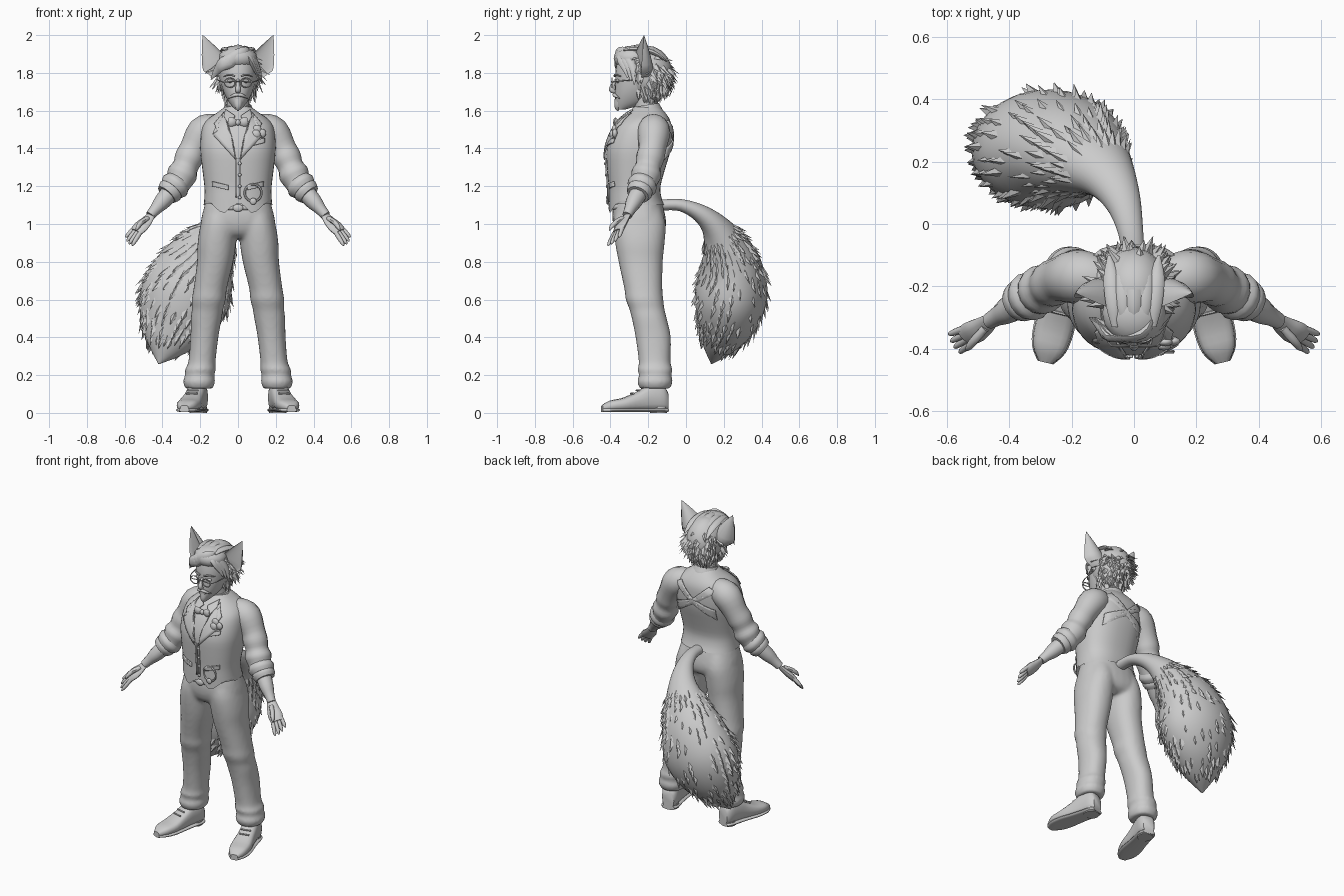
import bpy, bmesh, math, random
from mathutils import Vector, Matrix

random.seed(4)
if "Cube" in bpy.data.objects:
    bpy.data.objects.remove(bpy.data.objects["Cube"], do_unlink=True)

grey = bpy.data.materials.new("plain grey")
grey.use_nodes = True
grey.diffuse_color = (0.6, 0.6, 0.6, 1)
grey.node_tree.nodes["Principled BSDF"].inputs["Base Color"].default_value = (0.6, 0.6, 0.6, 1)


def dress(obj, mirror=False, angle=45):
    """Material, shading and optional left/right mirroring."""
    obj.data.materials.append(grey)
    obj.data.shade_smooth()
    obj.data.set_sharp_from_angle(angle=math.radians(angle))
    if mirror:
        obj.modifiers.new("mirror", "MIRROR")
    return obj


def finish(name, bm, mirror=False, angle=45):
    bmesh.ops.recalc_face_normals(bm, faces=bm.faces)
    mesh = bpy.data.meshes.new(name)
    bm.to_mesh(mesh)
    bm.free()
    obj = bpy.data.objects.new(name, mesh)
    bpy.context.collection.objects.link(obj)
    return dress(obj, mirror, angle)


def loft(name, rings, mirror=False, cap=True):
    bm = bmesh.new()
    rows = [[bm.verts.new(p) for p in r] for r in rings]
    n = len(rows[0])
    for a, b in zip(rows, rows[1:]):
        for j in range(n):
            k = (j + 1) % n
            bm.faces.new((a[j], a[k], b[k], b[j]))
    if cap:
        bm.faces.new(rows[0])
        bm.faces.new(rows[-1])
    return finish(name, bm, mirror)


def smooth(rows, steps=3):
    """Catmull-Rom interpolation of rows of numbers."""
    out = []
    for i in range(len(rows) - 1):
        quad = [rows[max(i - 1, 0)], rows[i], rows[i + 1], rows[min(i + 2, len(rows) - 1)]]
        for s in range(steps):
            t = s / steps
            out.append([b + t / 2 * (c - a + t * (2*a - 5*b + 4*c - d + t * (3*(b - c) + d - a)))
                        for a, b, c, d in zip(*quad)])
    return out + [list(rows[-1])]


def level_rings(rows, n=28, p=2.4):
    """Horizontal rounded sections: z, centre x, half width, front y, back y."""
    rings = []
    for z, cx, hw, yf, yb in rows:
        ring = []
        for j in range(n):
            c, s = math.cos(math.tau * j / n), math.sin(math.tau * j / n)
            ring.append(Vector((cx + hw * math.copysign(abs(c) ** (2 / p), c),
                                (yf + yb) / 2 + (yb - yf) / 2 * math.copysign(abs(s) ** (2 / p), s), z)))
        rings.append(ring)
    return rings


def path_rings(rows, n=16, up=(0, 1, 0), flat=1.0, steps=3):
    """Sections across a path: x, y, z, radius."""
    rows = smooth(rows, steps)
    pts = [Vector(r[:3]) for r in rows]
    rings = []
    for i, c in enumerate(pts):
        t = (pts[min(i + 1, len(pts) - 1)] - pts[max(i - 1, 0)]).normalized()
        u = Vector(up)
        u = (u - t * u.dot(t)).normalized()
        v, r = t.cross(u), max(rows[i][3], 0.003)
        rings.append([c + u * r * math.cos(math.tau * j / n) + v * r * flat * math.sin(math.tau * j / n)
                      for j in range(n)])
    return rings


def tube(name, rows, mirror=False, **kw):
    return loft(name, path_rings(rows, **kw), mirror)


def tuft(bm, base, way, normal, length, width):
    """One pointed lock of fur, its root sunk below the surface."""
    way = way.normalized()
    side = way.cross(normal).normalized() * width
    foot = base - normal * width * 0.9
    a, b, c = (bm.verts.new(q) for q in (foot + side, base - normal * width * 0.2, foot - side))
    tip = bm.verts.new(base + way * length)
    for f in ((a, b, tip), (b, c, tip), (c, a, tip), (a, c, b)):
        bm.faces.new(f)


# Trousers: hips and legs fused into one cloth surface
hips = loft("trouser_hips", level_rings(smooth([
    (1.14, 0, .165, -.375, -.135), (1.07, 0, .185, -.39, -.115), (1.0, 0, .197, -.386, -.105),
    (.95, 0, .17, -.365, -.12), (.925, 0, .1, -.33, -.16)])))
trousers = loft("trousers", level_rings(smooth([
    (1.08, .084, .09, -.37, -.13), (1.0, .1, .098, -.384, -.108), (.9, .112, .102, -.375, -.113),
    (.8, .121, .096, -.357, -.123), (.66, .147, .088, -.327, -.125), (.6, .155, .09, -.319, -.12),
    (.55, .161, .083, -.3, -.114), (.5, .168, .082, -.287, -.102), (.4, .178, .074, -.267, -.08),
    (.27, .191, .072, -.25, -.082), (.23, .199, .082, -.256, -.071), (.2, .203, .077, -.248, -.078),
    (.165, .206, .085, -.258, -.07), (.128, .206, .072, -.244, -.086)]), p=2.2), mirror=True)
bpy.ops.object.select_all(action="DESELECT")
hips.select_set(True)
trousers.select_set(True)
bpy.context.view_layer.objects.active = trousers
bpy.ops.object.join()
fuse = trousers.modifiers.new("fuse", "REMESH")
fuse.mode, fuse.voxel_size, fuse.use_smooth_shade = "VOXEL", .011, True
relax = trousers.modifiers.new("relax", "SMOOTH")
relax.factor, relax.iterations = .5, 6
tube("belt_band", [(.17, -.25, 1.1, .012), (.1, -.375, 1.09, .012), (0, -.395, 1.085, .012)],
     mirror=True, n=8, up=(0, 0, 1), flat=.6)

# Shoes, turned slightly outwards
turn = Matrix.Translation((.2, -.1, 0)) @ Matrix.Rotation(.24, 4, "Z")
shoe = smooth([(0, .036, .11), (.03, .05, .15), (.1, .052, .15), (.16, .055, .115),
               (.24, .062, .08), (.31, .052, .065), (.355, .022, .04)])


def shoe_rings(lo, grow, tall=None):
    rings = []
    for s, w, h in shoe:
        ring = []
        for j in range(16):
            c, q = math.cos(math.tau * j / 16), math.sin(math.tau * j / 16)
            z = lo + ((tall or h) - lo) * (0.5 + 0.5 * math.copysign(abs(q) ** .7, q))
            ring.append(turn @ Vector(((w + grow) * math.copysign(abs(c) ** .7, c), -s, z)))
        rings.append(ring)
    return rings


loft("shoe_upper", shoe_rings(.012, 0), mirror=True)
loft("shoe_sole", shoe_rings(.004, .004, .026), mirror=True)
loft("shoe_heel", level_rings([(0, .21, .046, -.19, -.1), (.03, .21, .046, -.19, -.1)], 16), mirror=True)
for k in range(3):
    s = .13 + k * .03
    tube("shoe_lace", [tuple(turn @ Vector((x, -s, .135 - k * .016))) + (.005,) for x in (-.03, 0, .03)],
         mirror=True, n=6)

# Waistcoat with a pointed front hem
torso = smooth([(1.62, 0, .07, -.275, -.14), (1.59, 0, .11, -.3, -.11), (1.55, 0, .165, -.345, -.085),
                (1.5, 0, .192, -.385, -.075), (1.4, 0, .2, -.42, -.08), (1.3, 0, .19, -.418, -.108),
                (1.2, 0, .178, -.41, -.135), (1.14, 0, .178, -.41, -.13), (1.1, 0, .182, -.41, -.115)])
rings = level_rings(torso, 40)
for p in rings[-1]:
    if p.y < -.3:
        p.z = 1.125 - .075 * max(0, 1 - abs(abs(p.x) - .08) / .08)
loft("waistcoat", rings, cap=False)


def chest_y(x, z, back):
    hi, lo = next(((a, b) for a, b in zip(torso, torso[1:]) if a[0] >= z >= b[0]), (torso[-2], torso[-1]))
    t = min(1, (hi[0] - z) / (hi[0] - lo[0]))
    _, _, w, yf, yb = (a + (b - a) * t for a, b in zip(hi, lo))
    bulge = (1 - min(.99, abs(x) / w) ** 2.4) ** (1 / 2.4) * (yb - yf) / 2
    return (yf + yb) / 2 + (bulge if back else -bulge)


def plate(name, pts, lift=.005, back=False, mirror=False):
    """Flat cloth piece draped over the torso."""
    bm = bmesh.new()
    bm.faces.new([bm.verts.new((x, 0, z)) for x, z in pts])
    bmesh.ops.triangulate(bm, faces=bm.faces)
    bmesh.ops.subdivide_edges(bm, edges=bm.edges, cuts=6, use_grid_fill=True)
    for v in bm.verts:
        v.co.y = chest_y(v.co.x, v.co.z, back) + (lift if back else -lift)
    obj = finish(name, bm, mirror)
    mod = obj.modifiers.new("thickness", "SOLIDIFY")
    mod.thickness, mod.offset = .009, 0


plate("lapel", [(.075, 1.59), (.125, 1.53), (.11, 1.49), (.135, 1.475), (.012, 1.34), (.03, 1.45)],
      .01, mirror=True)
plate("shirt_collar", [(.015, 1.57), (.065, 1.605), (.075, 1.57), (.05, 1.53)], .014, mirror=True)
plate("front_edge", [(.004, 1.35), (.014, 1.35), (.014, 1.14), (.004, 1.14)], mirror=True)
plate("hip_pocket", [(.05, 1.205), (.135, 1.225), (.135, 1.2), (.05, 1.18)], mirror=True)
plate("breast_pocket", [(.08, 1.44), (.14, 1.455), (.14, 1.43), (.08, 1.415)], .008)
plate("back_strap", [(.15, 1.52), (.1, 1.55), (-.14, 1.33), (-.14, 1.4)], .007, back=True, mirror=True)

# Bow tie, buttons, pocket flower and watch chain
tube("bow_tie_wing", [(0, -.365, 1.535, .01), (.03, -.375, 1.54, .024), (.05, -.37, 1.54, .022)],
     mirror=True, n=8, up=(0, 0, 1), flat=.45)


def ball(name, at, size, mirror=False):
    bpy.ops.mesh.primitive_uv_sphere_add(segments=16, ring_count=10, radius=1)
    obj = bpy.context.object
    obj.name = name
    obj.data.transform(Matrix.Translation(at) @ Matrix.Diagonal((*size, 1)))
    return dress(obj, mirror)


def hoop(name, at, radius, thick, mirror=False, tall=1):
    bpy.ops.mesh.primitive_torus_add(major_segments=24, minor_segments=6, major_radius=radius, minor_radius=thick)
    obj = bpy.context.object
    obj.name = name
    obj.data.transform(Matrix.Translation(at) @ Matrix.Diagonal((1, 1, tall, 1)) @ Matrix.Rotation(math.pi / 2, 4, "X"))
    return dress(obj, mirror)


ball("bow_tie_knot", (0, -.372, 1.537), (.014, .014, .016))
ball("belt_buckle", (0, -.4, 1.085), (.028, .01, .02))
for z in (1.32, 1.26, 1.2, 1.14):
    ball("button", (.009, chest_y(0, z, False) - .008, z), (.009, .006, .009))
for x, z in ((.1, 1.5), (.125, 1.48), (.095, 1.475)):
    ball("pocket_flower", (x, chest_y(x, z, False) - .008, z), (.024, .014, .024))
hoop("watch_chain", (.08, -.41, 1.165), .045, .006)
ball("watch", (.08, -.415, 1.12), (.018, .008, .018))

# Sleeves, rolled cuffs, forearms
tube("sleeve", [(.08, -.175, 1.515, .06), (.13, -.172, 1.507, .078), (.185, -.17, 1.483, .087), (.235, -.178, 1.4, .073),
                (.26, -.19, 1.35, .075), (.278, -.2, 1.305, .068), (.295, -.21, 1.265, .08),
                (.315, -.222, 1.225, .07), (.34, -.235, 1.195, .072)], mirror=True)
for a, b, r in (((.315, -.222, 1.225), (.352, -.243, 1.182), .08), ((.34, -.235, 1.195), (.378, -.255, 1.155), .07)):
    mid = tuple((p + q) / 2 for p, q in zip(a, b))
    tube("rolled_cuff", [a + (r * .85,), mid + (r,), b + (r * .85,)], mirror=True)
tube("forearm", [(.34, -.235, 1.19, .05), (.4, -.275, 1.12, .044), (.435, -.295, 1.08, .032),
                 (.465, -.312, 1.045, .026)], mirror=True, n=12)

# Hands
spread = Vector((.035, .06, .045)).normalized()
tube("palm", [(.455, -.305, 1.055, .024), (.485, -.328, 1.015, .036), (.515, -.347, .985, .044),
              (.54, -.362, .958, .038)], mirror=True, n=12, up=spread, flat=.45)
knuckle, reach = Vector((.532, -.357, .968)), Vector((.051, -.03, -.067))
for k in (-1.5, -.5, .5, 1.5):
    root = knuckle + spread * k * .02
    long = 1.05 - .1 * abs(k)
    tube("finger", [tuple(root + (reach * t * long) + spread * k * .007 * t) + (r,)
                    for t, r in ((0, .012), (.5, .0115), (.85, .009), (1, .003))], mirror=True, n=8)
tube("thumb", [(.478, -.335, 1.03, .014), (.51, -.37, 1.01, .014), (.53, -.395, .985, .011), (.538, -.405, .965, .003)],
     mirror=True, n=8)

# Neck and face
tube("neck", [(0, -.2, 1.52, .075), (0, -.21, 1.6, .062), (0, -.225, 1.7, .06)], n=20)
tube("standing_collar", [(0, -.2, 1.575, .082), (0, -.207, 1.6, .079), (0, -.212, 1.63, .07)], n=20)
loft("face", level_rings(smooth([
    (1.605, 0, .014, -.362, -.325), (1.64, 0, .045, -.372, -.22), (1.69, 0, .073, -.376, -.16),
    (1.75, 0, .092, -.374, -.13), (1.82, 0, .1, -.372, -.11), (1.9, 0, .09, -.35, -.12),
    (1.94, 0, .03, -.28, -.18)]), p=2.1))
tube("nose", [(0, -.37, 1.765, .007), (0, -.387, 1.735, .011), (0, -.393, 1.71, .015), (0, -.375, 1.7, .01)], n=10)
tube("moustache", [(0, -.38, 1.685, .009), (.025, -.377, 1.68, .009), (.05, -.352, 1.665, .002)], mirror=True, n=8)
tube("chin_beard", [(0, -.35, 1.65, .03), (0, -.362, 1.62, .018), (0, -.36, 1.598, .003)], n=10)
ball("eye", (.04, -.36, 1.757), (.018, .012, .01), True)
tube("eyebrow", [(.015, -.378, 1.782, .006), (.045, -.373, 1.79, .006), (.075, -.345, 1.782, .002)], mirror=True, n=6)
hoop("spectacle_rim", (.043, -.392, 1.748), .029, .0035, True, .85)
tube("spectacle_arm", [(0, -.393, 1.755, .003), (.015, -.393, 1.755, .003), (.072, -.39, 1.752, .003),
                       (.098, -.34, 1.758, .003), (.11, -.24, 1.765, .003)], mirror=True, n=6, up=(0, 0, 1))

# Hair: a cap with layered locks, a full front and a swept fringe
mid, size = Vector((0, -.215, 1.8)), Vector((.114, .135, .145))
ball("hair_cap", mid + Vector((0, .006, 0)), size)
ball("hair_front", (0, -.285, 1.878), (.102, .098, .066))
bm = bmesh.new()
for _ in range(260):
    out = Vector((random.gauss(0, 1), random.gauss(.25, 1), random.uniform(-1.1, .6))).normalized()
    base = mid + Vector(o * s for o, s in zip(out, size))
    if out.y < -.4 or out.z > .75:
        continue
    fall = Vector((random.uniform(-.3, .3), .25, -1))
    fall = (fall - out * fall.dot(out)).normalized()
    lift = .2 if out.z > .4 else random.uniform(.2, .35 + .4 * abs(out.x))
    tuft(bm, base, fall + out * lift, out, random.uniform(.055, .095), random.uniform(.02, .036))
finish("hair_locks", bm, angle=30)
for k in range(3):
    d = k * .018
    tube("fringe_sweep", [(.06 - d, -.3, 1.91, .02), (.03 - d, -.348, 1.905 - d, .034), (-.04 - d, -.36, 1.868 - d / 2, .036),
                          (-.09 - d / 2, -.33, 1.835 - d / 2, .026), (-.125 - d / 2, -.3, 1.8 - d, .003)],
         n=10, up=(0, 0, 1), flat=.55)
    tube("fringe_side", [(.03 + d, -.31, 1.91 - d / 2, .02), (.06 + d / 2, -.34 + d, 1.88, .028),
                         (.09 + d / 2, -.315 + d, 1.82, .022), (.11 + d / 2, -.31 + d, 1.775 - d, .003)], n=8, flat=.6)
    tube("crown_lock", [(.03 * k, -.33, 1.92, .012), (.032 * k, -.26, 1.937 - d / 3, .026),
                        (.036 * k, -.17, 1.918 - d / 3, .026), (.04 * k, -.1, 1.86, .004)],
         mirror=True, n=8, up=(1, 0, 0), flat=.5)

# Hollow pointed ears, turned a little outwards
root, tip, half = Vector((.11, -.222, 1.84)), Vector((.187, -.222, 2)), Vector((.065, .02, -.028))
behind = Vector((-.25, 1, 0))
ear = []
for t in (-.25, 0, .15, .3, .45, .6, .75, .9, 1):
    grow = .85 if t < 0 else 1.01 - t ** 1.25
    ring = []
    for j in range(16):
        c, s = math.cos(math.tau * j / 16), math.sin(math.tau * j / 16)
        deep = .08 * s if s > 0 else -.016 * s
        ring.append(root.lerp(tip, t) + (half * c + behind * (deep - .035)) * grow - Vector((.02 * (t < 0), 0, 0)))
    ear.append(ring)
loft("ear", ear, mirror=True)

# Bushy tail with fur tufts lying towards the tip
tail = path_rings([(0, -.13, 1.1, .036), (-.01, -.03, 1.1, .04), (-.035, .07, 1.06, .058), (-.08, .15, .99, .09),
                   (-.145, .205, .89, .145), (-.215, .24, .77, .205), (-.275, .24, .63, .24), (-.33, .215, .49, .205),
                   (-.38, .17, .36, .115), (-.42, .135, .26, .004)], n=28, up=(1, 0, 0), flat=.8, steps=4)
loft("tail", tail)
bm = bmesh.new()
for _ in range(380):
    i, j = random.randint(13, len(tail) - 6), random.randrange(28)
    p = tail[i][j]
    out = (p - sum(tail[i], Vector()) / 28).normalized()
    tuft(bm, p, (tail[i + 1][j] - p).normalized() + out * random.uniform(.1, .28), out,
         random.uniform(.07, .11), random.uniform(.02, .038))
finish("tail_tufts", bm, angle=30)
